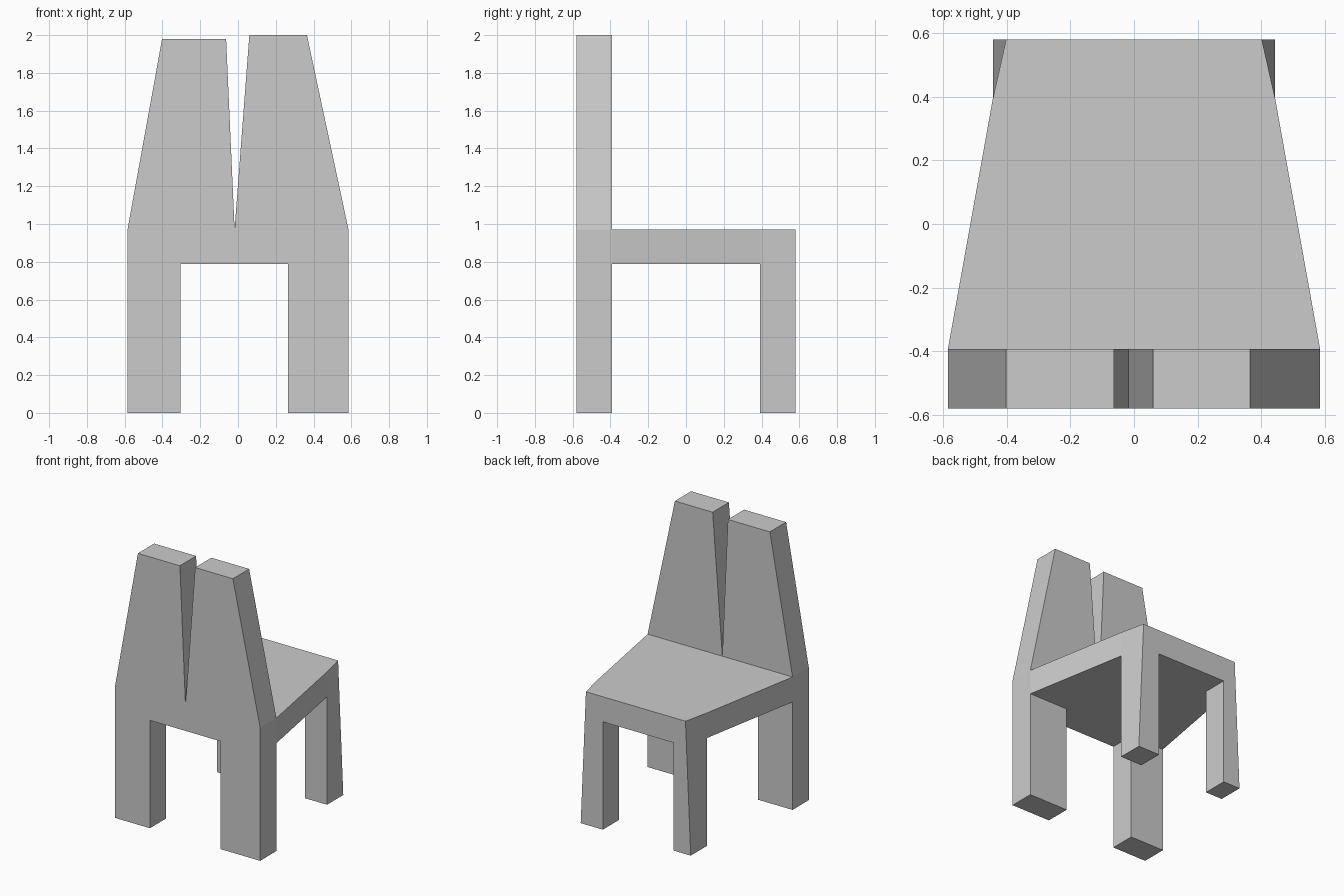
import bpy
import bmesh

if "Cube" in bpy.data.objects:
    bpy.data.objects.remove(bpy.data.objects["Cube"])


def loft(name, profile_a, y_a, profile_b, y_b):
    """Solid between two matching (x, z) outlines at two depths."""
    bm = bmesh.new()
    a = [bm.verts.new((x, y_a, z)) for x, z in profile_a]
    b = [bm.verts.new((x, y_b, z)) for x, z in profile_b]
    bm.faces.new(a)
    bm.faces.new(b[::-1])
    n = len(a)
    for i in range(n):
        j = (i + 1) % n
        bm.faces.new((a[j], a[i], b[i], b[j]))
    bmesh.ops.recalc_face_normals(bm, faces=bm.faces[:])
    mesh = bpy.data.meshes.new(name)
    bm.to_mesh(mesh)
    bm.free()
    obj = bpy.data.objects.new(name, mesh)
    bpy.context.collection.objects.link(obj)
    return obj


IN_L, IN_R = -0.305, 0.265      # inner faces of the legs
SEAT_LOW, SEAT_TOP = 0.787, 0.97
Y_OUT, Y_IN = 0.58, 0.393
WIDE, NARROW, TIP = 0.585, 0.444, 0.402


def leg_frame(foot, top):
    """Outline of two legs joined by a rail, ending at the right shoulder."""
    return [(-top, SEAT_TOP), (-foot, 0), (IN_L, 0), (IN_L, SEAT_LOW),
            (IN_R, SEAT_LOW), (IN_R, 0), (foot, 0), (top, SEAT_TOP)]


# Backrest with its two wide legs and the split, uneven top
back = leg_frame(WIDE, WIDE) + [(0.365, 2.0), (0.06, 2.0), (-0.018, 0.972),
                                (-0.063, 1.98), (-0.402, 1.98)]
loft("backrest_and_legs", back, -Y_OUT, back, -Y_IN)


# Seat slab, tapering away from the backrest
def slab(half):
    return [(-half, SEAT_LOW), (half, SEAT_LOW), (half, SEAT_TOP), (-half, SEAT_TOP)]


loft("seat", slab(WIDE), -Y_IN, slab(NARROW), Y_IN)

# Leg pair at the narrow end, outer corners leaning in towards the seat
loft("seat_edge_and_legs", leg_frame(NARROW, NARROW), Y_IN,
     leg_frame(NARROW, TIP), Y_OUT)
